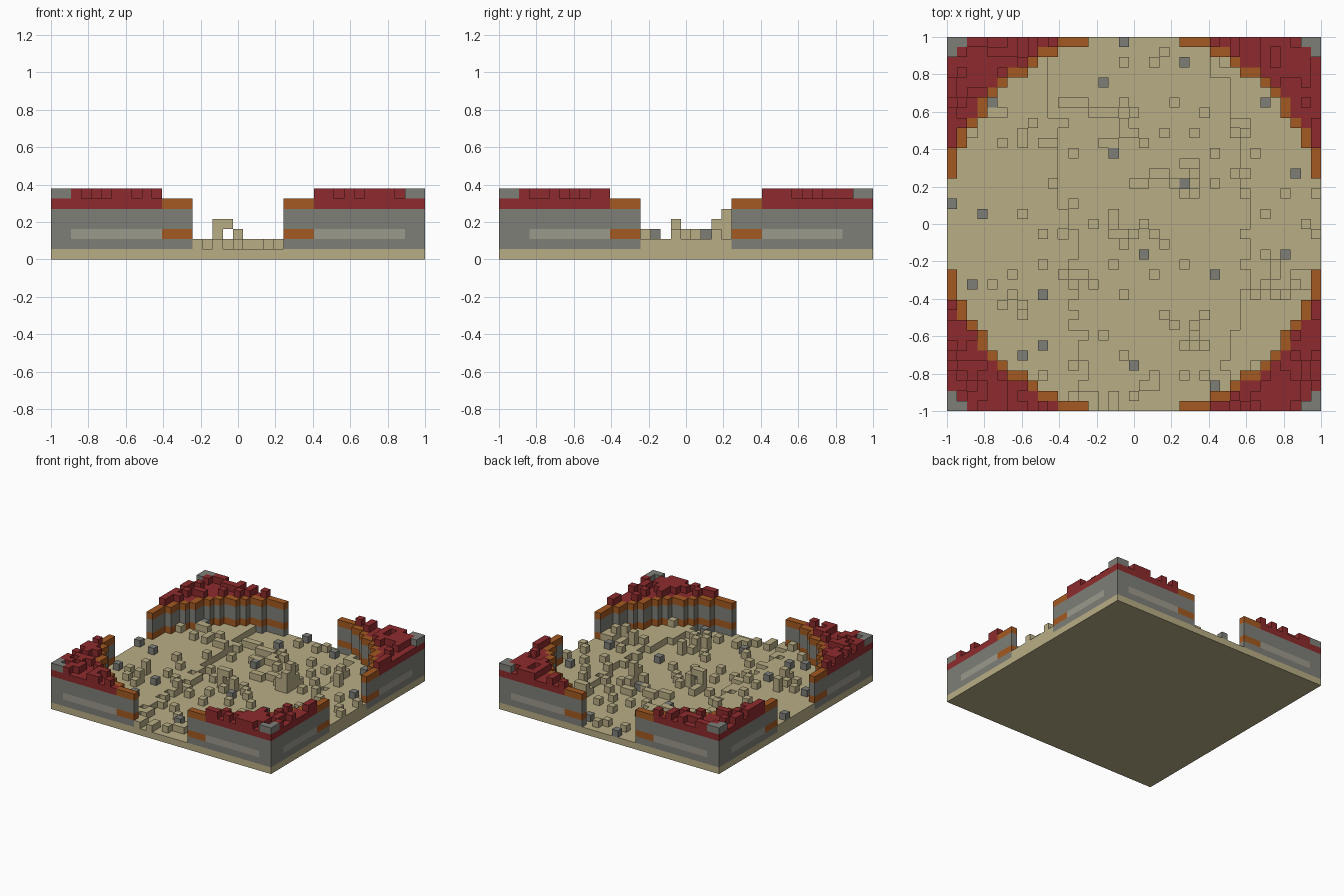
import bpy, bmesh, math, random
from mathutils import Vector

if "Cube" in bpy.data.objects:
    bpy.data.objects.remove(bpy.data.objects["Cube"], do_unlink=True)

random.seed(7)
N = 37                # cells per side
H = N // 2            # index of the outermost cell
V = 2 / N             # cell size
SPAN = range(-H, H + 1)

# Materials
COLOURS = {
    "sand": (0.48, 0.42, 0.235),
    "stone grey": (0.21, 0.21, 0.19),
    "pale stone": (0.33, 0.32, 0.26),
    "dark red": (0.27, 0.024, 0.026),
    "burnt orange": (0.37, 0.10, 0.015),
}
MATS = {}
for label, rgb in COLOURS.items():
    m = bpy.data.materials.new(label)
    m.use_nodes = True
    m.diffuse_color = (*rgb, 1)
    m.node_tree.nodes["Principled BSDF"].inputs["Base Color"].default_value = (*rgb, 1)
    MATS[label] = m


def in_arena(i, j):
    return i * i + j * j < (N / 2) ** 2


def on_rim(i, j):
    """Wall cell that touches the round arena."""
    return any(in_arena(i + a, j + b) for a, b in ((1, 0), (-1, 0), (0, 1), (0, -1)))


def path_at(points, j):
    """Position of a winding bank at row j."""
    for (j0, a), (j1, b) in zip(points, points[1:]):
        if j <= j1:
            return a + (b - a) * (j - j0) / (j1 - j0)
    return points[-1][1]


parts = {}            # part name -> {cell: colour}


def put(part, i, j, k, colour):
    parts.setdefault(part, {})[i, j, k] = colour


# Corner walls: banded stone, red roof, orange rim
def wall_colour(i, j, k):
    if on_rim(i, j) and k in (2, 5):
        return "burnt orange"
    if k == 5:
        return "dark red"
    if k == 2 and (abs(j) == H and abs(i) <= 16 or abs(i) == H and abs(j) <= 15):
        return "pale stone"
    return "stone grey"


for i in SPAN:
    for j in SPAN:
        if in_arena(i, j):
            continue
        corner = ("front" if j < 0 else "back") + ("_left" if i > 0 else "_right")
        for k in range(1, 6):
            put(corner + "_wall", i, j, k, wall_colour(i, j, k))
        # Broken top course with a stone cap in each corner
        if abs(i) + abs(j) >= 2 * H - 1:
            put(corner + "_cap", i, j, 6, "stone grey")
        elif not on_rim(i, j) and random.random() < 0.45:
            put(corner + "_roof_blocks", i, j, 6, "dark red")

# Raised sand banks on both sides of a shallow channel
WEST = [(-18, -3), (-15, -6), (-9, -5.5), (-2, -6.5), (7, -8), (15, -8.5), (18, -8)]
EAST = [(-18, 10), (-14, 8.5), (-9, 10.5), (-3, 11.5), (3, 11), (10, 10), (18, 9)]
floor = {}
for i in SPAN:
    for j in SPAN:
        if in_arena(i, j):
            wobble = random.uniform(-0.6, 0.6)
            high = i < path_at(WEST, j) + wobble or i > path_at(EAST, j) + wobble
            floor[i, j] = 2 if high else 1
            if high:
                put("sand_banks", i, j, 1, "sand")

# Loose grey stones
STONES = [(-1, 18), (-3, 14), (5, 16), (-14, 12), (13, 12), (-2, 7), (5, 4), (16, 5),
          (-18, 2), (-15, 1), (1, -3), (15, -3), (8, -5), (-16, -6), (-9, -7),
          (-9, -12), (-11, -13), (0, -14), (8, -16)]
for i, j in STONES:
    put("loose_stones", i, j, floor.get((i, j), 1), "stone grey")

# Ruined arch and tower
for i, k in ((-2, 1), (-2, 2), (-2, 3), (-1, 3), (0, 1), (0, 2)):
    put("ruined_arch", i, -1, k, "sand")
for i, j, top in ((6, 4, 4), (6, 3, 3), (5, 3, 2), (6, 5, 2)):
    for k in range(1, top + 1):
        put("ruined_tower", i, j, k, "sand")

# Sand rubble: scattered everywhere, denser in heaps
HEAPS = [(6, 5), (-2, 10), (-12, -7), (6, -10), (14, -5), (10, 8)]
taken = {c[:2] for name in ("loose_stones", "ruined_arch", "ruined_tower") for c in parts[name]}
for (i, j), level in floor.items():
    if (i, j) in taken:
        continue
    near = min(math.hypot(i - a, j - b) for a, b in HEAPS) < 2.8
    if random.random() < (0.3 if near else 0.09):
        put("sand_rubble", i, j, level, "sand")
        if near and min(abs(i), abs(j)) > 4 and random.random() < 0.4:
            put("sand_rubble", i, j, level + 1, "sand")

occupied = {c for cells in parts.values() for c in cells}
AXES = [Vector(a) for a in ((1, 0, 0), (0, 1, 0), (0, 0, 1))]


def build_blocks(name, cells):
    """Mesh of the exposed faces of a set of cells."""
    bm = bmesh.new()
    corners = {}
    slots = sorted(set(cells.values()))

    def vert(p):
        key = tuple(round(c * 2) for c in p)
        if key not in corners:
            corners[key] = bm.verts.new((p.x * V, p.y * V, (p.z + 0.5) * V))
        return corners[key]

    for cell, colour in cells.items():
        for n in range(3):
            for s in (1, -1):
                d = AXES[n] * s
                nb = tuple(int(c + e) for c, e in zip(cell, d))
                if nb in occupied or nb[2] == 0:
                    continue
                u, w = AXES[(n + 1) % 3] * 0.5, AXES[(n + 2) % 3] * 0.5 * s
                mid = Vector(cell) + d * 0.5
                f = bm.faces.new([vert(mid + p) for p in (-u - w, u - w, u + w, w - u)])
                f.material_index = slots.index(colour)
    mesh = bpy.data.meshes.new(name)
    bm.to_mesh(mesh)
    bm.free()
    for label in slots:
        mesh.materials.append(MATS[label])
    bpy.context.collection.objects.link(bpy.data.objects.new(name, mesh))


for name, cells in parts.items():
    build_blocks(name, cells)

# Ground slab
bpy.ops.mesh.primitive_cube_add(size=1, location=(0, 0, V / 2))
slab = bpy.context.object
slab.name = "ground_slab"
slab.scale = (2, 2, V)
slab.data.materials.append(MATS["sand"])
